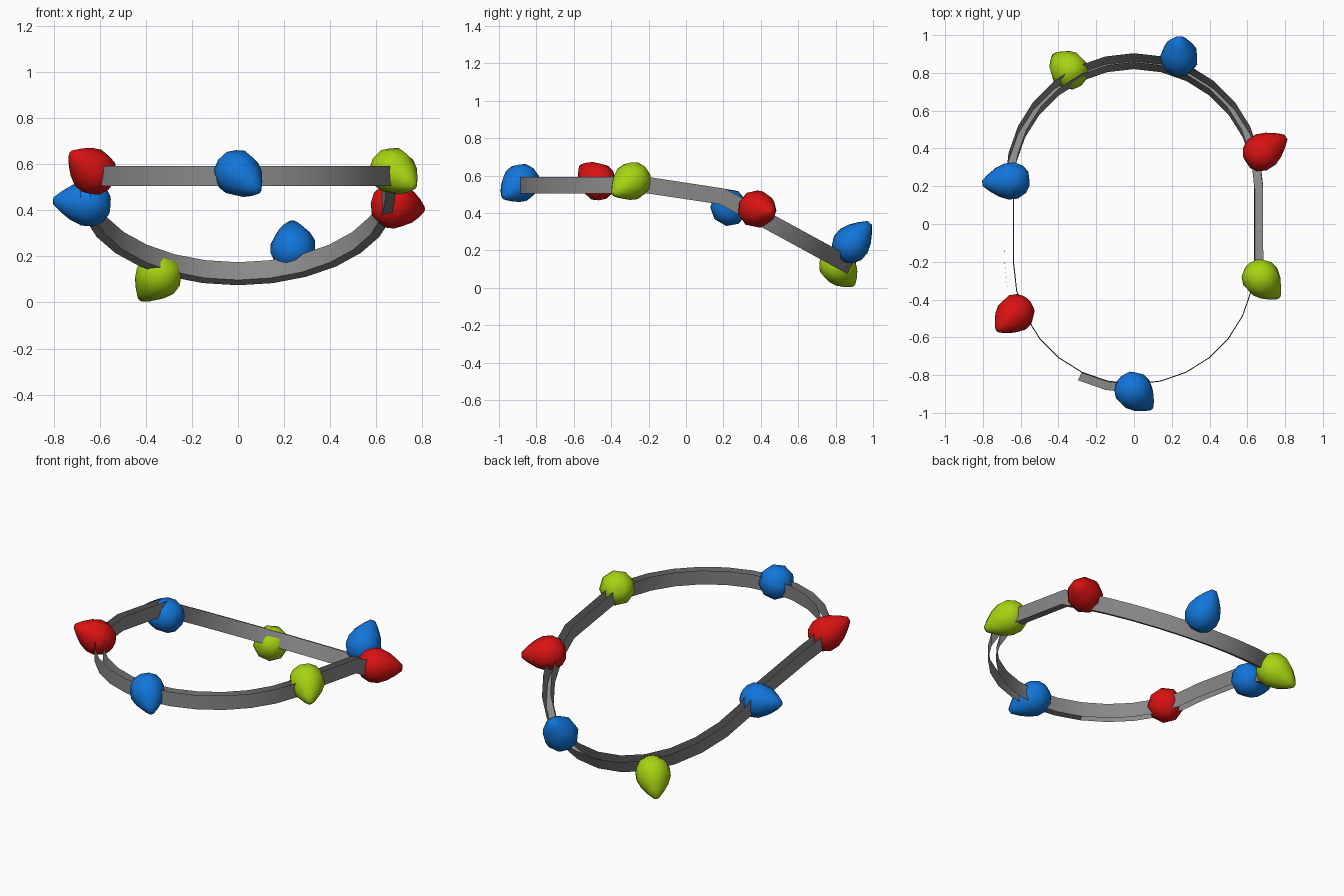
import bpy, bmesh, math
from mathutils import Vector

if "Cube" in bpy.data.objects:
    bpy.data.objects.remove(bpy.data.objects["Cube"])


def material(name, rgb):
    m = bpy.data.materials.new(name)
    m.diffuse_color = (*rgb, 1)
    m.use_nodes = True
    m.node_tree.nodes["Principled BSDF"].inputs["Base Color"].default_value = m.diffuse_color
    return m


GREY = material("cord grey", (0.25, 0.25, 0.25))
RED = material("bulb red", (0.70, 0.006, 0.006))
BLUE = material("bulb blue", (0.006, 0.18, 0.70))
GREEN = material("bulb green", (0.38, 0.66, 0.006))


def finish(bm, name, mat, angle):
    me = bpy.data.meshes.new(name)
    bm.to_mesh(me)
    bm.free()
    me.materials.append(mat)
    ob = bpy.data.objects.new(name, me)
    bpy.context.collection.objects.link(ob)
    bpy.ops.object.select_all(action='DESELECT')
    ob.select_set(True)
    bpy.context.view_layer.objects.active = ob
    bpy.ops.object.shade_smooth_by_angle(angle=math.radians(angle))
    return ob


# Cord path: two half rings joined by straight sides, drooping to the back
N, WIDE, TALL = 14, 0.045, 0.088
Y1, Y2 = -0.21, 0.18


def height(y):
    z = 0.505
    if y > Y1:
        z -= 0.15 * (min(y, Y2) - Y1)
    if y > Y2:
        z -= 0.545 * (y - Y2)
    return z


def path():
    pts = []
    for k in range(2 * N + 2):
        back = k > N
        a = math.pi * ((k - N - 1) if back else k) / N
        out = Vector((math.cos(a), math.sin(a), 0)) * (1 if back else -1)
        if k in (0, N):
            lean = 0.07
        elif not back:
            lean = 0.0
        else:
            lean = 0.32 if k in (N + 1, 2 * N + 1) else 0.48
        y = (Y2 + 0.64 * out.y) if back else (Y1 + 0.64 * out.y)
        pts.append((Vector((0.64 * out.x, y, 0)), out, lean))
    return pts


# Cord: open channel of inner and outer wall, with a floor only in some stretches
bm = bmesh.new()
rings = []
for p, out, lean in path():
    up = Vector((0, lean, math.sqrt(1 - lean * lean))) * TALL
    q = p + out * WIDE * (1 - 0.15 * lean)
    lo = Vector((p.x, p.y, height(p.y)))
    hi = Vector((q.x, q.y, height(q.y)))
    rings.append([bm.verts.new(v) for v in (lo + up - out * 0.005, lo, hi, hi + up)])
count = len(rings)
for k in range(count):
    a, b = rings[k], rings[(k + 1) % count]
    floor = 5 - 1 < k < 7 or N <= k < 2 * N + 1
    for j in range(3):
        if j != 1 or floor:
            bm.faces.new((a[j], b[j], b[j + 1], a[j + 1]))
finish(bm, "cord", GREY, 35)

# Bulbs: rounded drops turned around their own axis
PROFILE = [(-0.098, 0.04), (-0.075, 0.075), (-0.03, 0.099), (0.02, 0.099),
           (0.07, 0.078), (0.115, 0.046), (0.148, 0.016)]


def bulb(name, mat, centre, axis, sides=9):
    bm = bmesh.new()
    rings = [[bm.verts.new((r * math.cos(i * math.tau / sides),
                            r * math.sin(i * math.tau / sides), t))
              for i in range(sides)] for t, r in PROFILE]
    for a, b in zip(rings, rings[1:]):
        for i in range(sides):
            j = (i + 1) % sides
            bm.faces.new((a[i], a[j], b[j], b[i]))
    bm.faces.new(rings[0][::-1])
    bm.faces.new(rings[-1])
    ob = finish(bm, name, mat, 60)
    ob.location = centre
    ob.rotation_mode = 'QUATERNION'
    ob.rotation_quaternion = Vector(axis).to_track_quat('Z', 'Y')


bulb("bulb_back_blue", BLUE, (0.24, 0.885, 0.235), (-0.03, 0.65, 0.75))
bulb("bulb_right_red", RED, (0.68, 0.38, 0.42), (0.85, 0.55, -0.1))
bulb("bulb_right_green", GREEN, (0.675, -0.29, 0.57), (0.6, -0.65, -0.45))
bulb("bulb_front_blue", BLUE, (0, -0.885, 0.56), (0.6, -0.6, -0.5))
bulb("bulb_left_red", RED, (-0.63, -0.475, 0.57), (-0.65, -0.6, 0.55))
bulb("bulb_left_blue", BLUE, (-0.655, 0.23, 0.43), (-1, -0.1, 0.08))
bulb("bulb_back_green", GREEN, (-0.345, 0.815, 0.115), (-0.5, 0.5, -0.65))
